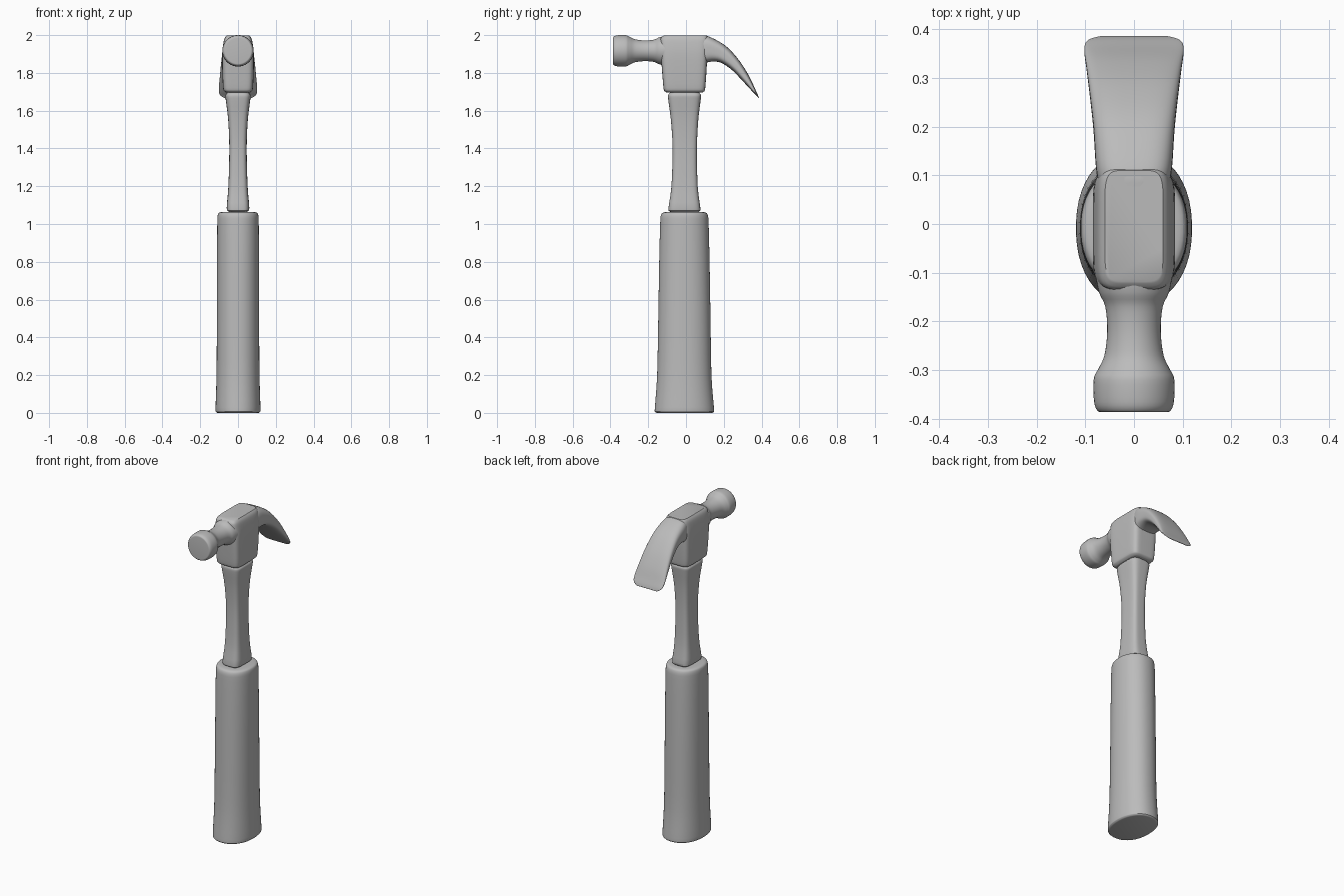
import bpy
import bmesh
from math import cos, sin, pi, radians
from mathutils import Vector

if "Cube" in bpy.data.objects:
    bpy.data.objects.remove(bpy.data.objects["Cube"])

# One plain grey for the whole tool
grey = bpy.data.materials.new("plain grey")
grey.use_nodes = True
colour = (0.5, 0.5, 0.5, 1)
grey.diffuse_color = colour
grey.node_tree.nodes["Principled BSDF"].inputs["Base Color"].default_value = colour

SIDES = 48


def spow(v, p):
    return abs(v) ** p * (1 if v >= 0 else -1)


def smooth_path(rows, steps):
    """Catmull-Rom subdivision of a list of equally long rows."""
    out = []
    for i in range(len(rows) - 1):
        a, b, c, d = (rows[max(i - 1, 0)], rows[i], rows[i + 1],
                      rows[min(i + 2, len(rows) - 1)])
        for s in range(steps):
            t = s / steps
            out.append([q + 0.5 * t * (r - p + t * (2 * p - 5 * q + 4 * r - e
                        + t * (3 * (q - r) + e - p)))
                        for p, q, r, e in zip(a, b, c, d)])
    return out + [rows[-1]]


def loft(name, rings, power):
    """Skin superellipse rings, each given as (centre, half axis, half axis)."""
    bm = bmesh.new()
    loops = []
    for c, u, v in rings:
        loop = []
        for k in range(SIDES):
            a = 2 * pi * (k + 0.5) / SIDES
            loop.append(bm.verts.new(Vector(c) + Vector(u) * spow(cos(a), 2 / power)
                                     + Vector(v) * spow(sin(a), 2 / power)))
        loops.append(loop)
    for low, high in zip(loops, loops[1:]):
        for k in range(SIDES):
            n = (k + 1) % SIDES
            bm.faces.new((low[k], low[n], high[n], high[k]))
    bm.faces.new(loops[0])
    bm.faces.new(loops[-1])
    bmesh.ops.recalc_face_normals(bm, faces=bm.faces)
    mesh = bpy.data.meshes.new(name)
    bm.to_mesh(mesh)
    bm.free()
    mesh.materials.append(grey)
    obj = bpy.data.objects.new(name, mesh)
    bpy.context.collection.objects.link(obj)
    bpy.ops.object.select_all(action="DESELECT")
    obj.select_set(True)
    bpy.context.view_layer.objects.active = obj
    bpy.ops.object.shade_smooth_by_angle(angle=radians(40))


def upright(name, rows, power, steps=3):
    """Loft up z from rows of (z, half width, front y, back y)."""
    loft(name, [((0, (f + b) / 2, z), (w, 0, 0), (0, (b - f) / 2, 0))
                for z, w, f, b in smooth_path(rows, steps)], power)


# Oval grip, flared at the butt
upright("grip", [
    (0.0, 0.108, -0.155, 0.138), (0.006, 0.117, -0.165, 0.148),
    (0.03, 0.119, -0.165, 0.148), (0.2, 0.114, -0.153, 0.135),
    (0.5, 0.112, -0.147, 0.13), (0.8, 0.111, -0.142, 0.125),
    (1.0, 0.11, -0.137, 0.12), (1.045, 0.108, -0.133, 0.116),
    (1.06, 0.1, -0.122, 0.106), (1.064, 0.08, -0.1, 0.085)], 2.2)

# Waisted shaft with rounded corners
upright("shaft", [
    (1.05, 0.03, -0.06, 0.05), (1.066, 0.05, -0.085, 0.07),
    (1.085, 0.06, -0.093, 0.076), (1.2, 0.051, -0.077, 0.062),
    (1.4, 0.046, -0.071, 0.058), (1.55, 0.052, -0.08, 0.065),
    (1.65, 0.064, -0.093, 0.077), (1.68, 0.067, -0.095, 0.08),
    (1.692, 0.06, -0.088, 0.073), (1.71, 0.05, -0.07, 0.06)], 4)

# Block of the head, tapering downward
upright("head_block", [
    (1.695, 0.062, -0.1, 0.085), (1.703, 0.073, -0.113, 0.097),
    (1.72, 0.079, -0.119, 0.102), (1.8, 0.083, -0.126, 0.108),
    (1.9, 0.084, -0.133, 0.113), (1.96, 0.077, -0.135, 0.115),
    (1.985, 0.07, -0.133, 0.115), (1.998, 0.06, -0.118, 0.11)], 6)

# Round striking poll with a narrow neck
poll = [(-0.386, 0.066), (-0.383, 0.075), (-0.365, 0.082), (-0.32, 0.083),
        (-0.3, 0.075), (-0.27, 0.061), (-0.22, 0.055), (-0.17, 0.059),
        (-0.14, 0.072), (-0.1, 0.08)]
loft("striking_poll", [((0, y, 1.917), (r, 0, 0), (0, 0, r))
                       for y, r in smooth_path(poll, 4)], 2)

# Curved claw: rows of upper y, upper z, lower y, lower z, half width
claw = [(0.07, 1.998, 0.07, 1.83, 0.07), (0.12, 1.993, 0.11, 1.855, 0.078),
        (0.21, 1.943, 0.175, 1.857, 0.083), (0.28, 1.868, 0.24, 1.818, 0.09),
        (0.333, 1.785, 0.3, 1.757, 0.097), (0.366, 1.715, 0.351, 1.702, 0.102),
        (0.38, 1.685, 0.374, 1.679, 0.094), (0.386, 1.667, 0.384, 1.665, 0.07)]
loft("claw", [((0, (ty + by) / 2, (tz + bz) / 2), (w, 0, 0),
               (0, (ty - by) / 2, (tz - bz) / 2))
              for ty, tz, by, bz, w in smooth_path(claw, 5)], 3.2)
